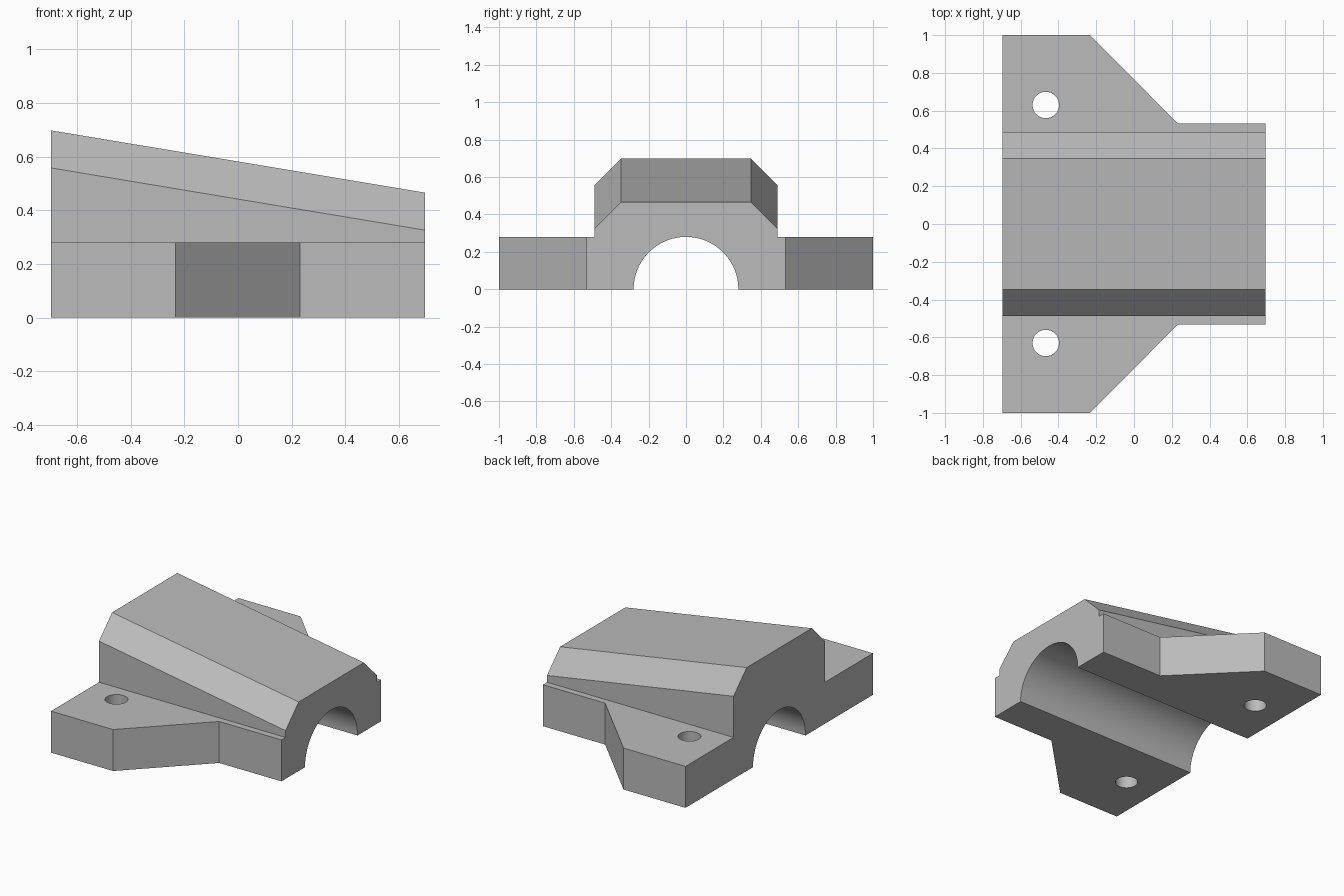
import bpy
import bmesh
import math

if "Cube" in bpy.data.objects:
    bpy.data.objects.remove(bpy.data.objects["Cube"], do_unlink=True)

HALF_LENGTH = 0.697
FLANGE_HEIGHT = 0.28
BORE_RADIUS = 0.28

grey = bpy.data.materials.new("plain grey")
grey.use_nodes = True
colour = (0.5, 0.5, 0.5, 1)
grey.diffuse_color = colour
grey.node_tree.nodes["Principled BSDF"].inputs["Base Color"].default_value = colour


def loft(name, start, end):
    """Solid between two matching closed loops of points."""
    bm = bmesh.new()
    a = [bm.verts.new(p) for p in start]
    b = [bm.verts.new(p) for p in end]
    bm.faces.new(a)
    bm.faces.new(b)
    for i in range(len(a)):
        j = (i + 1) % len(a)
        bm.faces.new((a[i], a[j], b[j], b[i]))
    bmesh.ops.recalc_face_normals(bm, faces=bm.faces)
    mesh = bpy.data.meshes.new(name)
    bm.to_mesh(mesh)
    bm.free()
    mesh.materials.append(grey)
    obj = bpy.data.objects.new(name, mesh)
    bpy.context.collection.objects.link(obj)
    return obj


def circle(radius, steps=64):
    return [(radius * math.cos(math.tau * i / steps), radius * math.sin(math.tau * i / steps))
            for i in range(steps)]


def combine(target, tool, operation):
    """Apply a boolean and discard the tool."""
    mod = target.modifiers.new(operation.title(), "BOOLEAN")
    mod.operation = operation
    mod.solver = "EXACT"
    mod.object = tool
    bpy.context.view_layer.objects.active = target
    bpy.ops.object.modifier_apply(modifier=mod.name)
    bpy.data.objects.remove(tool, do_unlink=True)


# Flange plate: wide ears at the left end of the drawing, narrow neck at the other
side = [(-HALF_LENGTH, 1), (-0.233, 1), (0.232, 0.532), (HALF_LENGTH, 0.532)]
outline = side + [(x, -y) for x, y in reversed(side)]
flange = loft("flange", [(x, y, 0) for x, y in outline],
              [(x, y, FLANGE_HEIGHT) for x, y in outline])


# Sloping chamfered housing
def section(x, top):
    half = [(0.488, 0), (0.488, top - 0.14), (0.348, top)]
    return [(x, y, z) for y, z in half + [(-y, z) for y, z in reversed(half)]]


housing = loft("bearing_housing", section(-HALF_LENGTH, 0.698), section(HALF_LENGTH, 0.466))
combine(housing, flange, "UNION")

# Half-round bore along the length
bore = circle(BORE_RADIUS, 96)
combine(housing, loft("bore_cutter", [(-1, y, z) for y, z in bore],
                      [(1, y, z) for y, z in bore]), "DIFFERENCE")

# Bolt hole through each ear
for sign in (-1, 1):
    hole = [(x - 0.467, y + sign * 0.63) for x, y in circle(0.07)]
    combine(housing, loft("hole_cutter", [(x, y, -0.1) for x, y in hole],
                          [(x, y, 0.5) for x, y in hole]), "DIFFERENCE")

# Smooth the round walls, keep the machined edges crisp
bpy.ops.object.select_all(action="DESELECT")
housing.select_set(True)
bpy.context.view_layer.objects.active = housing
bpy.ops.object.shade_smooth_by_angle(angle=math.radians(25))
